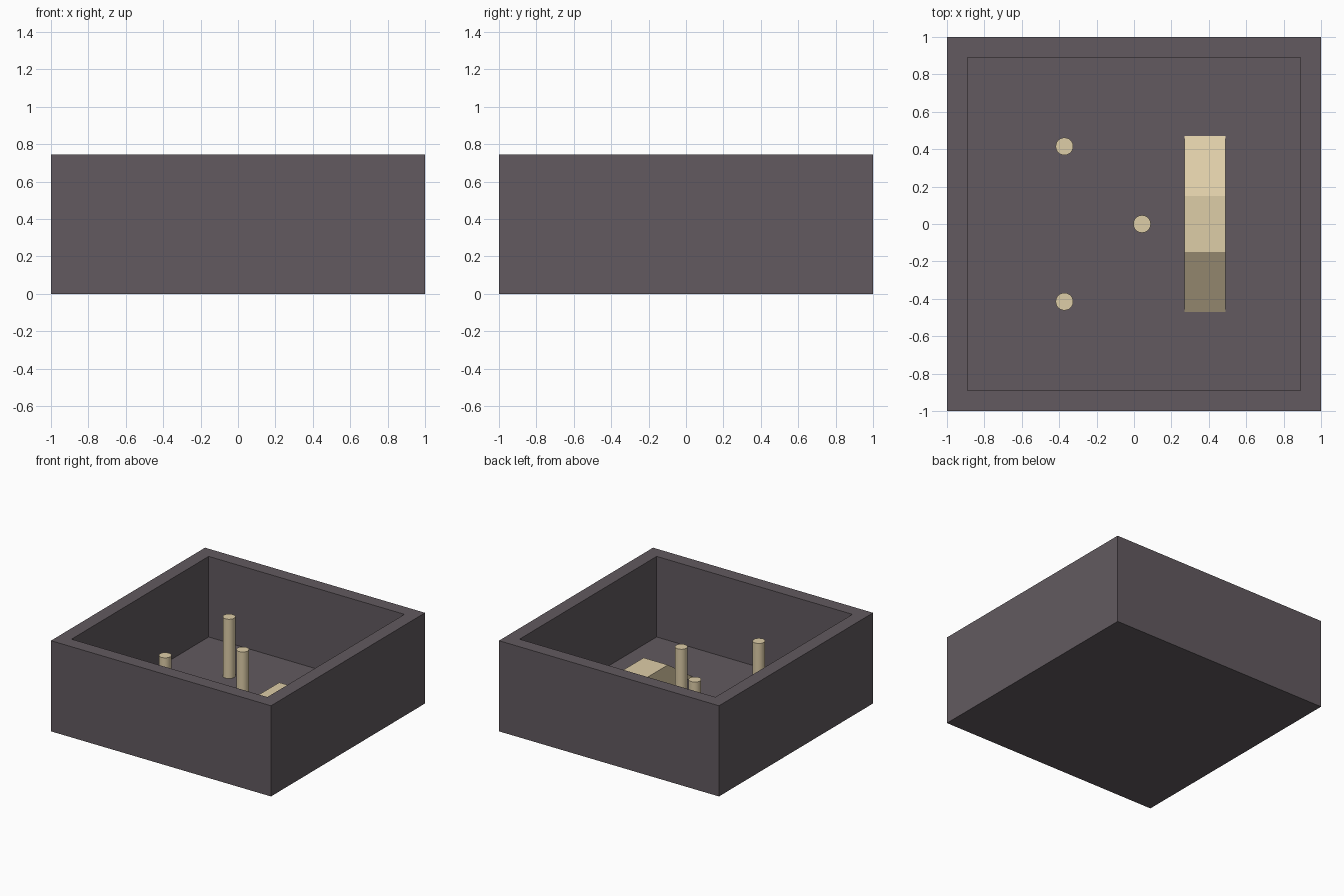
import bpy
import bmesh
import math

if "Cube" in bpy.data.objects:
    bpy.data.objects.remove(bpy.data.objects["Cube"])


def material(name, rgb):
    mat = bpy.data.materials.new(name)
    mat.diffuse_color = (*rgb, 1.0)
    mat.use_nodes = True
    mat.node_tree.nodes["Principled BSDF"].inputs["Base Color"].default_value = mat.diffuse_color
    return mat


DARK = material("dark_grey", (0.122, 0.102, 0.115))
TAN = material("tan", (0.73, 0.61, 0.39))

HEIGHT = 0.745
FLOOR = 0.083
INNER = 0.89


def finish(name, bm, mat):
    bmesh.ops.recalc_face_normals(bm, faces=bm.faces)
    mesh = bpy.data.meshes.new(name)
    bm.to_mesh(mesh)
    bm.free()
    obj = bpy.data.objects.new(name, mesh)
    bpy.context.collection.objects.link(obj)
    mesh.materials.append(mat)
    return obj


# Open tray: square rings for the outside, rim and pit, closed at both ends
bm = bmesh.new()
rings = [[bm.verts.new((sx * r, sy * r, z))
          for sx, sy in ((-1, -1), (1, -1), (1, 1), (-1, 1))]
         for r, z in ((1, 0), (1, HEIGHT), (INNER, HEIGHT), (INNER, FLOOR))]
for a, b in zip(rings, rings[1:]):
    for i in range(4):
        j = (i + 1) % 4
        bm.faces.new((a[i], a[j], b[j], b[i]))
bm.faces.new(rings[0])
bm.faces.new(rings[-1])
finish("tray", bm, DARK)

# Ramp block: trapezoid profile in y and z, extruded along x
profile = [(-0.47, FLOOR), (0.47, FLOOR), (0.15, 0.302), (-0.15, 0.302)]
bm = bmesh.new()
ends = [[bm.verts.new((x, y, z)) for y, z in profile] for x in (0.27, 0.49)]
for i in range(4):
    j = (i + 1) % 4
    bm.faces.new((ends[0][i], ends[0][j], ends[1][j], ends[1][i]))
for end in ends:
    bm.faces.new(end)
finish("ramp_block", bm, TAN)

# Three round posts standing on the tray floor
POST_TOP = 0.57
for name, x, y in [("post_back_left", -0.372, 0.415),
                   ("post_centre", 0.043, 0.0),
                   ("post_front_left", -0.372, -0.415)]:
    bpy.ops.mesh.primitive_cylinder_add(
        vertices=24, radius=0.047, depth=POST_TOP - FLOOR,
        location=(x, y, (POST_TOP + FLOOR) / 2))
    post = bpy.context.object
    post.name = name
    post.data.materials.append(TAN)
    bpy.ops.object.shade_smooth_by_angle(angle=math.radians(35))
